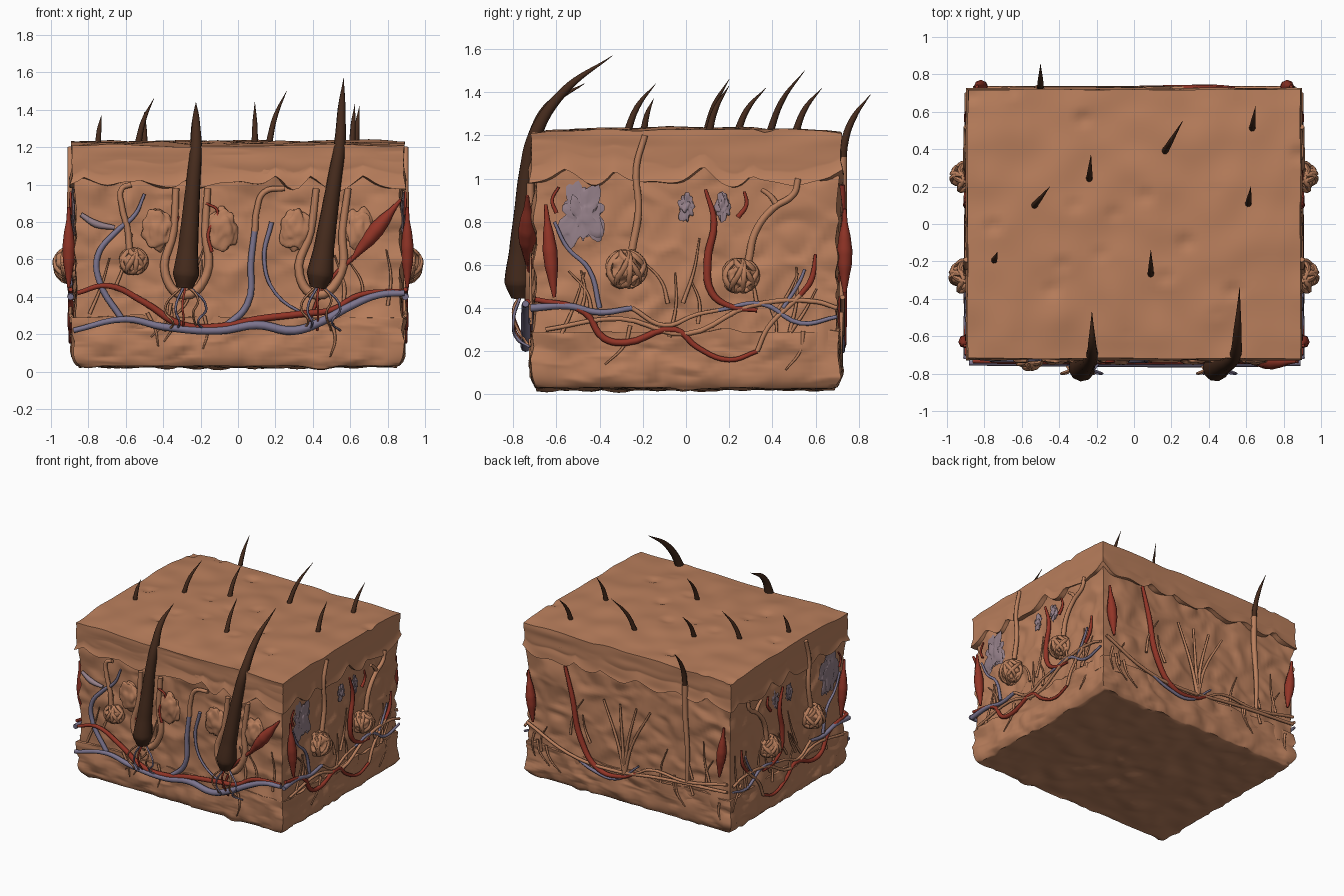
import bpy, bmesh, math, random
from mathutils import Vector, noise

random.seed(4)
if "Cube" in bpy.data.objects:
    bpy.data.objects.remove(bpy.data.objects["Cube"])


def material(name, colour):
    m = bpy.data.materials.new(name)
    m.use_nodes = True
    m.diffuse_color = (*colour, 1)
    m.node_tree.nodes["Principled BSDF"].inputs["Base Color"].default_value = (*colour, 1)
    return m


SKIN = material("skin tan", (.49, .212, .108))
RED = material("artery red", (.29, .035, .02))
BLUE = material("vein blue", (.20, .175, .27))
PALE = material("pale vein", (.30, .215, .25))
HAIR = material("hair brown", (.06, .024, .012))
HX, HY = .885, .715


def finish(ob, mat, angle=60):
    ob.data.materials.clear()
    ob.data.materials.append(mat)
    for o in bpy.context.selected_objects:
        o.select_set(False)
    ob.select_set(True)
    bpy.context.view_layer.objects.active = ob
    if ob.type == 'CURVE':
        bpy.ops.object.convert(target='MESH')
    bpy.ops.object.shade_smooth_by_angle(angle=math.radians(angle))
    return ob


def from_bmesh(name, bm, mat):
    me = bpy.data.meshes.new(name)
    bm.to_mesh(me)
    bm.free()
    ob = bpy.data.objects.new(name, me)
    bpy.context.collection.objects.link(ob)
    return finish(ob, mat)


# Tissue layers: subdivided boxes shaped by a rule per layer
def layer(name, cuts, shape):
    bm = bmesh.new()
    bmesh.ops.create_cube(bm, size=2)
    bmesh.ops.subdivide_edges(bm, edges=bm.edges[:], cuts=cuts, use_grid_fill=True)
    for v in bm.verts:
        v.co = shape(v.co.copy())
    return from_bmesh(name, bm, SKIN)


def push_sides(c, p, amount):
    if abs(c.x) > .999:
        p.x += math.copysign(amount, c.x)
    if abs(c.y) > .999:
        p.y += math.copysign(amount, c.y)
    return p


# Faceted dents like crumpled clay, from the distance to scattered points
def crumple(p, scale):
    near = noise.voronoi(p * scale)[0]
    return .75 * noise.noise(p * scale) + 1.1 * (near[1] - near[0]) - .35


def epidermis_shape(c):
    x, y = c.x * HX, c.y * HY
    q = Vector((x, y, 0))
    pit = max(0, .22 - noise.voronoi(q * 4)[0][0]) * .1
    top = 1.212 + .02 * (1 - c.y * c.y) + .016 * noise.noise(q * 5) - pit
    low = 1.035 - .06 * abs(math.sin(10 * (x + y) + 2 * noise.noise(q * 3))) + .04 * noise.noise(q * 6)
    t = (c.z + 1) / 2
    p = Vector((x, y, low + (top - low) * t))
    flare = .014 * (1 - t) ** 4 - .004 * t + .007 * noise.noise(Vector((x * 3, y * 3, p.z * 14)))
    return push_sides(c, p, flare)


def dermis_shape(c):
    p = Vector((c.x * (HX - .024), c.y * (HY - .024), .65 + .45 * c.z))
    return push_sides(c, p, .036 * crumple(p, 5))


def fat_shape(c):
    p = Vector((c.x * (HX - .012), c.y * (HY - .012), .16 + .135 * c.z))
    lump = .036 * crumple(p, 5.5)
    if c.z < 0:
        p.x *= 1 - .04 * c.z ** 4
        p.y *= 1 - .04 * c.z ** 4
    if abs(c.z) > .999:
        p.z += .6 * lump * c.z
    return push_sides(c, p, lump)


layer("epidermis", 56, epidermis_shape)
layer("dermis", 56, dermis_shape)
layer("fat_layer", 44, fat_shape)


# Points on a block side: a runs along the side, z is height, out is relief
def place(side, a, z, out=0):
    return {"front": Vector((a, -HY - out, z)), "back": Vector((a, HY + out, z)),
            "right": Vector((HX + out, a, z)), "left": Vector((-HX - out, a, z))}[side]


def tube(name, points, radii, mat, detail=2, steps=5):
    cu = bpy.data.curves.new(name, 'CURVE')
    cu.dimensions = '3D'
    cu.bevel_depth, cu.bevel_resolution, cu.resolution_u = 1, detail, steps
    cu.use_fill_caps = True
    sp = cu.splines.new('BEZIER')
    sp.bezier_points.add(len(points) - 1)
    for i, (b, p) in enumerate(zip(sp.bezier_points, points)):
        b.co = p
        b.handle_left_type = b.handle_right_type = 'AUTO'
        t = i / (len(points) - 1) * (len(radii) - 1)
        k = min(int(t), len(radii) - 2)
        b.radius = radii[k] + (radii[k + 1] - radii[k]) * (t - k)
    ob = bpy.data.objects.new(name, cu)
    bpy.context.collection.objects.link(ob)
    return finish(ob, mat)


def vessel(name, side, pts, mat, radii=(.016, .016), out=.01):
    return tube(name, [place(side, a, z, out) for a, z in pts], radii, mat)


def spindle(side, start, end, width):
    a, b = Vector(start), Vector(end)
    pts = [a.lerp(b, i / 6) for i in range(7)]
    vessel("muscle_spindle", side, pts, RED, (.008, .6 * width, width, .9 * width, .4 * width, .008), .02)


def blob(name, side, a, z, size, mat, depth=.04, rough=.3):
    bm = bmesh.new()
    bmesh.ops.create_icosphere(bm, subdivisions=4, radius=1)
    centre = place(side, a, z)
    for v in bm.verts:
        d = v.co * (1 + rough * noise.noise(v.co * 2.2 + centre * 9))
        v.co = place(side, a + d.x * size[0], z + d.z * size[1], d.y * depth)
    from_bmesh(name, bm, mat)


# Sweat gland: a tangled coil around a lumpy core, with a duct rising from it
def sweat_gland(side, a, z, r, depth, duct):
    blob("sweat_gland_core", side, a, z, (.92 * r, .9 * r), SKIN, depth * .9)
    pts = []
    for i in range(70):
        t = i / 70 * math.tau
        lat, lon = 1.3 * math.sin(7 * t), 4 * t + math.sin(5 * t)
        pts.append(place(side, a + r * math.cos(lat) * math.cos(lon), z + r * math.sin(lat) * .9,
                         depth * math.cos(lat) * math.sin(lon)))
    tube("sweat_gland_coil", pts, (.014, .014), SKIN, 1, 3)
    vessel("sweat_duct", side, duct, SKIN, (.018, .016, .014), .012)


# Front face: two large hairs in U-shaped follicles with glands and capillaries
for x0, lean, tip in ((-.28, .06, (-.225, -.47, 1.44)), (.435, .115, (.565, -.34, 1.57))):
    def along(z):
        return x0 + lean * (z - .5) / .75
    path = [(along(z), y, z) for z, y in ((.45, -.765), (.52, -.77), (.66, -.765), (.85, -.75),
                                          (1.03, -.735), (1.2, -.7))]
    bend = Vector(path[-1]).lerp(Vector(tip), .5) + Vector((0, -.045, .02))
    tube("large_hair", path + [bend, tip], (.045, .072, .055, .046, .038, .032, .021, .001), HAIR, 3, 8)
    rim = [(-.09, .98), (-.085, .75), (-.11, .52), (0, .41), (.11, .52), (.085, .75), (.08, .98)]
    vessel("follicle_sheath", "front", [(along(z) + d, z) for d, z in rim], SKIN, (.018, .026, .018), .006)
    for s in (-1, 1):
        blob("sebaceous_gland", "front", along(.77) + s * .17, .76, (.08, .11), SKIN, .035)
    for k, mat in enumerate((SKIN, BLUE, RED, SKIN, BLUE)):
        foot, knee = x0 + .05 * (k - 2) + random.uniform(-.02, .02), random.uniform(.32, .4)
        pts = [place("front", x0 + .008 * (k - 2), .46, .05), place("front", foot, knee, .085),
               place("front", foot * .6 + x0 * .4, knee - .07, .07), place("front", foot, .22, .01)]
        tube("bulb_capillary", pts, (.007, .006), mat, 1)

vessel("front_artery", "front", [(-.86, .42), (-.7, .46), (-.5, .37), (-.3, .25), (-.1, .24), (.1, .28),
       (.35, .31), (.5, .33), (.65, .41), (.88, .43)], RED, (.012, .02, .018, .013), .018)
vessel("front_vein", "front", [(-.88, .22), (-.6, .28), (-.4, .24), (-.1, .22), (.1, .25), (.3, .22),
       (.45, .27), (.6, .35), (.75, .41), (.89, .42)], BLUE, (.014, .02, .024, .022, .016), .028)
vessel("vein_branch", "front", [(-.62, .28), (-.74, .48), (-.75, .62), (-.65, .75), (-.55, .84), (-.5, .95)],
       BLUE, (.017, .016, .008))
vessel("vein_branch", "front", [(-.08, .23), (.05, .36), (.07, .6), (.09, .76)], BLUE, (.018, .018, .016))
vessel("vein_branch_tip", "front", [(.09, .75), (.1, .86), (.14, .96), (.25, .98)], SKIN, (.018, .014))
vessel("vein_branch", "front", [(.4, .28), (.2, .42), (.14, .6), (.18, .8)], BLUE, (.007, .01, .013))
vessel("vein_patch", "front", [(-.84, .84), (-.76, .79), (-.66, .77)], PALE, (.012, .02, .012), 0)
vessel("artery_branch", "front", [(.38, .27), (.46, .45), (.55, .55), (.64, .63)], RED, (.008, .014))
vessel("artery_branch", "front", [(-.38, .6), (-.35, .72), (-.32, .83)], RED, (.012, .007))
vessel("artery_branch", "front", [(-.17, .9), (-.11, .86), (-.16, .74), (-.14, .64)], RED, (.007, .01), .02)
spindle("front", (.61, .6), (.87, .92), .045)
sweat_gland("front", -.56, .59, .07, .06, [(-.58, .65), (-.59, .76), (-.62, .88), (-.62, .98), (-.57, 1.0)])

# Matching left and right faces
for side in ("left", "right"):
    sweat_gland(side, -.28, .58, .09, .095, [(-.25, .67), (-.22, .85), (-.23, 1.05), (-.19, 1.2)])
    sweat_gland(side, .25, .55, .08, .09, [(.29, .62), (.32, .75), (.4, .86), (.5, .93), (.52, 1.0)])
    vessel("duct_fork", side, [(.42, .88), (.39, .92), (.35, .95)], SKIN, (.015, .01))
    vessel("side_artery", side, [(-.7, .44), (-.47, .38), (-.38, .26), (-.28, .24), (-.05, .3), (.05, .22),
           (.2, .16), (.33, .2)], RED, (.012, .017, .013, .01))
    vessel("artery_link", side, [(.33, .2), (.38, .31), (.5, .43), (.53, .46)], SKIN, (.011, .011))
    vessel("artery_branch", side, [(.53, .46), (.58, .53), (.6, .65)], RED, (.012, .014, .007))
    vessel("artery_branch", side, [(.09, .95), (.13, .8), (.1, .62), (.12, .47), (.2, .41), (.33, .39)],
           RED, (.008, .02, .016, .01))
    vessel("artery_branch", side, [(-.6, .84), (-.62, .9), (-.59, .96)], RED, (.01, .006))
    vessel("artery_branch", side, [(.24, .82), (.28, .88), (.27, .94)], RED, (.012, .007))
    spindle(side, (-.61, .45), (-.65, .88), .036)
    vessel("side_vein", side, [(-.72, .4), (-.55, .41), (-.4, .38), (-.25, .4)], BLUE, (.018, .012))
    vessel("vein_link", side, [(-.25, .4), (-.1, .32), (.05, .37), (.15, .39)], SKIN, (.011, .009))
    vessel("side_vein", side, [(.15, .39), (.35, .42), (.53, .33), (.7, .36)], BLUE, (.009, .012, .009))
    vessel("vein_branch", side, [(-.4, .4), (-.45, .58), (-.55, .68), (-.61, .8)], BLUE, (.012, .008))
    vessel("vein_branch", side, [(.45, .4), (.53, .53), (.55, .58)], BLUE, (.01, .007))
    blob("vein_patch", side, -.48, .83, (.08, .13), PALE, .012, .9)
    for a in (0, .17):
        blob("vein_patch", side, a, .87, (.03, .055), PALE, .012, .8)
    vessel("side_nerve", side, [(-.65, .3), (-.3, .35), (0, .28), (.3, .41), (.6, .43), (.7, .4)],
           SKIN, (.01, .012, .01))

# Back face
vessel("back_artery", "back", [(.53, .97), (.47, .75), (.4, .45), (.25, .25), (.05, .24), (-.08, .3)],
       RED, (.012, .022, .018, .01))
vessel("artery_link", "back", [(-.08, .3), (-.2, .36), (-.5, .35), (-.86, .42)], SKIN, (.01, .012))
vessel("back_vein", "back", [(.45, .29), (.3, .23), (.1, .21), (-.1, .36)], BLUE, (.008, .014, .007))
vessel("back_nerve", "back", [(.86, .45), (.5, .3), (.15, .27), (-.3, .32), (-.86, .36)], SKIN, (.012, .012))
for top in (-.2, -.08, .06, .2):
    vessel("back_nerve_branch", "back", [(.02, .27), (.02 + top * .3, .5), (top, .8)], SKIN, (.014, .008))
for s in (-1, 1):
    spindle("back", (.8 * s, .47), (.84 * s, .86), .038)
vessel("back_follicle", "back", [(-.52, .35), (-.52, .6), (-.5, .9), (-.5, 1.1)], SKIN, (.012, .02, .022))
tube("back_hair", [(-.5, .725, 1.05), (-.5, .735, 1.17), (-.5, .775, 1.28), (-.5, .855, 1.39)],
     (.018, .018, .014, .001), HAIR)

# Fine nerve twigs scattered over every side
for side, half in (("front", HX), ("back", HX), ("left", HY), ("right", HY)):
    for k in range(14):
        a = random.uniform(-half + .08, half - .08)
        z, rise = random.uniform(.25, .45), random.choice((-.18, .2, .3))
        b = a + random.uniform(-.14, .14)
        vessel("nerve_twig", side, [(a, z), (a * .6 + b * .4 + .02, z + rise * .5), (b, z + rise)],
               SKIN, (.01, .004), .005)

# Small hairs on the top surface: root x, y then tip x, y, z
for rx, ry, tx, ty, tz in ((-.54, .09, -.45, .2, 1.46), (.16, .38, .26, .55, 1.5), (.63, .5, .65, .63, 1.42),
                           (.61, .1, .625, .2, 1.43), (.09, -.28, .09, -.14, 1.44),
                           (-.75, -.2, -.73, -.15, 1.37), (-.24, .23, -.23, .37, 1.42)):
    root, tip = Vector((rx, ry, 1.19)), Vector((tx, ty, tz))
    bend = Vector(((rx - tx) * .12, (ry - ty) * .12, .015))
    tube("small_hair", [root, root.lerp(tip, .5) + bend, tip], (.019, .013, .001), HAIR)
